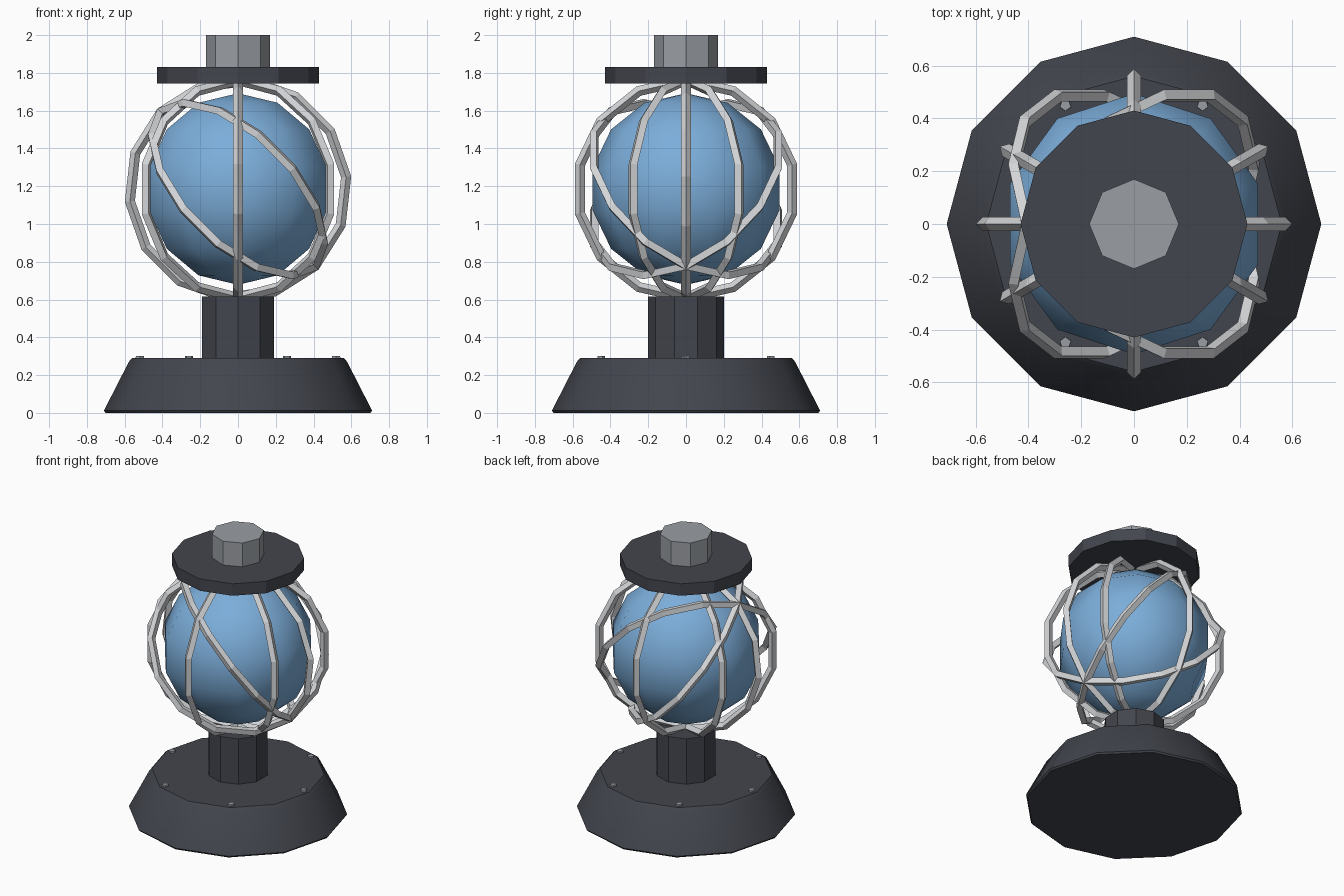
import bpy, bmesh
from math import radians, sin, cos, tau, pi

if "Cube" in bpy.data.objects:
    bpy.data.objects.remove(bpy.data.objects["Cube"])


def material(name, rgb):
    m = bpy.data.materials.new(name)
    m.diffuse_color = (*rgb, 1)
    m.use_nodes = True
    m.node_tree.nodes["Principled BSDF"].inputs["Base Color"].default_value = m.diffuse_color
    return m


DARK = material("dark_metal", (0.055, 0.06, 0.075))
STEEL = material("steel", (0.32, 0.34, 0.37))
SILVER = material("silver", (0.65, 0.66, 0.68))
BLUE = material("blue_glass", (0.2, 0.42, 0.7))
CENTRE = 1.185


def turned(name, profile, sides, mat, phase=pi / 2, at=(0, 0)):
    """Closed solid from (radius, z) rings with a given number of sides."""
    bm = bmesh.new()
    rings = [[bm.verts.new((r * cos(phase + tau * i / sides),
                            r * sin(phase + tau * i / sides), z))
              for i in range(sides)] for r, z in profile]
    for a, b in zip(rings, rings[1:]):
        for i in range(sides):
            j = (i + 1) % sides
            bm.faces.new((a[i], a[j], b[j], b[i]))
    bm.faces.new(rings[0][::-1])
    bm.faces.new(rings[-1])
    mesh = bpy.data.meshes.new(name)
    bm.to_mesh(mesh)
    bm.free()
    mesh.materials.append(mat)
    ob = bpy.data.objects.new(name, mesh)
    ob.location = (*at, 0)
    bpy.context.collection.objects.link(ob)
    return ob


def band(name, rotation):
    """Low-poly hoop of the cage around the globe."""
    bpy.ops.mesh.primitive_torus_add(
        major_segments=14, minor_segments=4, major_radius=0.576,
        minor_radius=0.027, location=(0, 0, CENTRE),
        rotation=[radians(a) for a in rotation])
    ob = bpy.context.object
    ob.name = name
    ob.data.materials.append(SILVER)


# Base, stem, top plate and knob
base = turned("base", [(0.702, 0), (0.71, 0.012), (0.577, 0.272), (0.56, 0.29)], 12, DARK)
turned("stem", [(0.2, 0.27), (0.2, 0.615)], 10, DARK)
turned("top_plate", [(0.43, 1.745), (0.43, 1.83)], 12, DARK)
turned("top_knob", [(0.17, 1.82), (0.17, 2.0)], 8, STEEL)

# Six small bolts around the top of the base
for i in range(6):
    a = tau * i / 6
    side = -pi / 2 if sin(a) > -0.01 else pi / 2
    turned(f"base_bolt_{i + 1}", [(0.024, 0.275), (0.022, 0.302)], 5, STEEL,
           side, (0.52 * cos(a), 0.52 * sin(a)))

# Globe
bpy.ops.mesh.primitive_uv_sphere_add(segments=10, ring_count=7, radius=0.507,
                                     location=(0, 0, CENTRE))
globe = bpy.context.object
globe.name = "globe"
globe.data.materials.append(BLUE)
# Put a vertex on the y axis, as on the other turned parts
angle = max((v.co for v in globe.data.vertices), key=lambda c: c.x).x
if angle > max(v.co.y for v in globe.data.vertices) + 0.001:
    globe.rotation_euler.z = pi / 2
bpy.ops.object.shade_smooth()

# Cage: three upright hoops and three tilted hoops
for i in range(3):
    band(f"upright_hoop_{i + 1}", (0, 90, 60 * i))
    band(f"tilted_hoop_{i + 1}", (30 + 60 * i, 45, 0))

# Soft shading on the sloped base
bpy.ops.object.select_all(action='DESELECT')
base.select_set(True)
bpy.context.view_layer.objects.active = base
bpy.ops.object.shade_smooth_by_angle(angle=radians(30))
